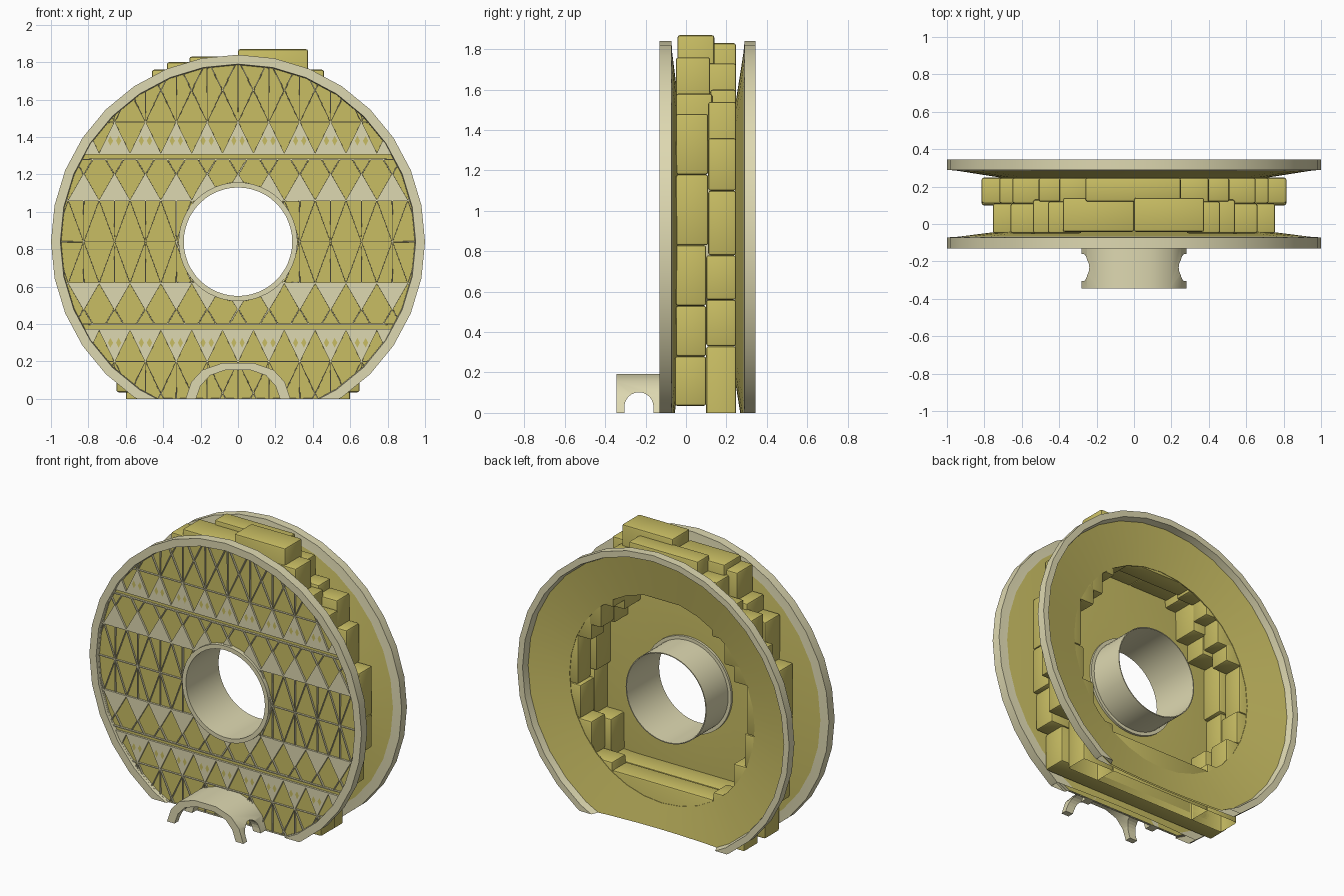
import bpy, bmesh, math
from mathutils import Vector, Matrix
from mathutils.geometry import intersect_point_line

if "Cube" in bpy.data.objects:
    bpy.data.objects.remove(bpy.data.objects["Cube"])

CZ, SEG, P = 0.84, 32, 0.165      # wheel centre height, sides, lattice pitch


def material(name, rgb):
    m = bpy.data.materials.new(name)
    m.diffuse_color = (*rgb, 1)
    m.use_nodes = True
    m.node_tree.nodes["Principled BSDF"].inputs["Base Color"].default_value = m.diffuse_color
    return m


YELLOW = material("sand yellow", (0.58, 0.51, 0.125))
CREAM = material("pale cream", (0.73, 0.69, 0.44))


def finish(bm, name, mats, smooth=None):
    me = bpy.data.meshes.new(name)
    bm.to_mesh(me)
    bm.free()
    ob = bpy.data.objects.new(name, me)
    bpy.context.collection.objects.link(ob)
    for m in mats:
        me.materials.append(m)
    if smooth:
        bpy.ops.object.select_all(action='DESELECT')
        ob.select_set(True)
        bpy.context.view_layer.objects.active = ob
        bpy.ops.object.shade_smooth_by_angle(angle=math.radians(smooth))
    return ob


def flat_foot(bm):
    bmesh.ops.bisect_plane(bm, geom=bm.verts[:] + bm.edges[:] + bm.faces[:],
                           plane_co=(0, 0, 0), plane_no=(0, 0, -1), clear_outer=True)


def lathe(name, profile, mats, yellow=(), seg=SEG, smooth=30):
    """Turn closed (radius, y) profile round the wheel axis; listed spans are yellow."""
    bm = bmesh.new()
    rings = [[bm.verts.new((r * math.cos(a), y, CZ + r * math.sin(a)))
              for a in (math.tau * i / seg for i in range(seg))] for r, y in profile]
    for k in range(len(rings)):
        a, b = rings[k], rings[(k + 1) % len(rings)]
        for i in range(seg):
            j = (i + 1) % seg
            f = bm.faces.new((a[i], a[j], b[j], b[i]))
            f.material_index = 1 if k in yellow else 0
    bmesh.ops.recalc_face_normals(bm, faces=bm.faces)
    flat_foot(bm)
    return finish(bm, name, mats, smooth)


# Two dished side discs and the hub tube
lathe("front_disc", [(0.3, -0.1), (0.945, -0.1), (0.95, -0.132), (1, -0.132), (1, -0.072),
                     (0.94, -0.068), (0.68, -0.035), (0.3, -0.035)], [CREAM, YELLOW], (0, 5, 6))
lathe("back_disc", [(0.68, 0.251), (0.95, 0.3), (0.96, 0.345), (1, 0.345), (1, 0.29),
                    (0.94, 0.284), (0.68, 0.243)], [CREAM, YELLOW], (0, 5, 6))
lathe("hub_tube", [(0.29, -0.132), (0.318, -0.132), (0.318, -0.02), (0.296, -0.02),
                   (0.296, 0.21), (0.29, 0.21)], [CREAM], seg=48, smooth=40)


# Front lattice: a disc cut along lattice lines, its yellow panels sunk between bars
def cut(bm, faces, x, z, nx, nz):
    geom = set(faces)
    for f in faces:
        geom.update(f.verts, f.edges)
    bmesh.ops.bisect_plane(bm, geom=list(geom), dist=1e-5,
                           plane_co=(x, 0, z), plane_no=Vector((nx, 0, nz)).normalized())


bm = bmesh.new()
FY = -0.115
bm.faces.new([bm.verts.new((0.95 * math.cos(a), FY, CZ + 0.95 * math.sin(a)))
              for a in (math.tau * i / SEG for i in range(SEG))])
flat_foot(bm)
for u in (0, 0.22, 0.44, 0.47, 0.64):
    for s in (1, -1):
        cut(bm, bm.faces[:], 0, CZ + s * u, 0, 1)

# zones: start, end, height of diagonal per half pitch, diagonal origin, uprights
ZONES = [(0, 0.22, 0.22, 0, True), (0.22, 0.44, 0.14, 0.36, False),
         (0.47, 0.64, 0.17, 0.64, False), (0.64, 1, 0.17, 0.64, True)]
for s in (1, -1):
    for u0, u1, h, origin, uprights in ZONES:
        for k in range(-9, 10):
            lines = [(h, P / 2), (h, -P / 2)] + ([(1, 0)] if uprights else [])
            for nx, nz in lines:
                zone = [f for f in bm.faces
                        if u0 < s * (f.calc_center_median().z - CZ) < u1]
                cut(bm, zone, k * P, CZ + s * origin, nx, nz)

# colour rule: cream triangles stand on two base lines per half
tag = bm.faces.layers.int.new("panel")
for i, f in enumerate(bm.faces):
    c = f.calc_center_median()
    u, off = abs(c.z - CZ), abs(c.x - round(c.x / P) * P)
    cream = any(u0 < u < u0 + h and off < P / 2 * (1 - (u - u0) / h)
                for u0, h in ((0.22, 0.14), (0.47, 0.17)))
    f.material_index = 0 if cream else 1
    f[tag] = i

# round opening for the hub; pieces of each panel are joined again afterwards
centre = Vector((0, FY, CZ))


def near_hub(f):
    for e in f.edges:
        a, b = e.verts[0].co, e.verts[1].co
        t = min(1, max(0, intersect_point_line(centre, a, b)[1]))
        if (a.lerp(b, t) - centre).length < 0.312:
            return True
    return False


for i in range(24):
    a = math.tau * i / 24
    c, d = math.cos(a), math.sin(a)
    local = [f for f in bm.faces if near_hub(f)
             and (f.calc_center_median() - centre).normalized().dot(Vector((c, 0, d))) > 0.8]
    if local:
        cut(bm, local, 0.312 * c, CZ + 0.312 * d, c, d)
bmesh.ops.delete(bm, geom=[f for f in bm.faces
                           if (f.calc_center_median() - centre).length < 0.31], context='FACES')
groups = {}
for f in bm.faces:
    groups.setdefault(f[tag], []).append(f)
for g in groups.values():
    if len(g) > 1:
        bmesh.ops.dissolve_faces(bm, faces=g)

panels = []
for f in bm.faces:
    f.normal_update()
    if f.normal.y > 0:
        f.normal_flip()
    if f.material_index == 1:
        f.material_index = 0
        panels.append(f)
bmesh.ops.inset_individual(bm, faces=panels, thickness=0.004, use_even_offset=False)
bmesh.ops.inset_individual(bm, faces=panels, thickness=0.0005, depth=-0.012,
                           use_even_offset=False)
for f in panels:
    f.material_index = 1

# small paired diamonds in the cream bands
for s in (1, -1):
    for k in range(-4, 5):
        for dx in (-0.022, 0.022):
            x, z = k * P + dx, CZ + s * 0.54
            f = bm.faces.new([bm.verts.new((x + a, FY - 0.004, z + b)) for a, b in
                              ((-0.014, 0), (0, -0.026), (0.014, 0), (0, 0.026))])
            f.material_index = 1
finish(bm, "front_lattice", [CREAM, YELLOW])


# Stepped stone blocks in two layers between the discs
def block(name, x0, x1, y0, y1, z0, z1):
    bm = bmesh.new()
    size = Matrix.Diagonal((x1 - x0, y1 - y0, z1 - z0, 1))
    mid = Matrix.Translation(((x0 + x1) / 2, (y0 + y1) / 2, (z0 + z1) / 2))
    bmesh.ops.create_cube(bm, size=1, matrix=mid @ size)
    bmesh.ops.bevel(bm, geom=bm.edges[:], offset=0.012, segments=2, profile=0.5,
                    affect='EDGES')
    if z0 < 0:
        flat_foot(bm)
    finish(bm, name, [YELLOW], smooth=30)


FRONT = [(0.28, 0.46, 0.12, 1.5, 1.76), (0.36, 0.54, 0.13, 1.3, 1.58),
         (0.45, 0.66, 0.11, 1.18, 1.48), (0.58, 0.755, 0.11, 0.83, 1.18),
         (0.6, 0.755, 0.1, 0.53, 0.83), (0.48, 0.73, 0.1, 0.28, 0.53)]
BACK = [(0.24, 0.40, 0.11, 1.48, 1.73), (0.36, 0.51, 0.12, 1.36, 1.6),
        (0.45, 0.65, 0.11, 1.2, 1.54), (0.52, 0.72, 0.11, 1.1, 1.36),
        (0.62, 0.815, 0.11, 0.78, 1.1), (0.6, 0.815, 0.1, 0.56, 0.78),
        (0.52, 0.76, 0.1, 0.33, 0.56), (0.37, 0.6, 0.1, -0.03, 0.33)]
for s, side in ((1, "right"), (-1, "left")):
    for i, (a, b, y, z0, z1) in enumerate(FRONT):
        block(f"front_stone_{side}_{i}", *sorted((s * a, s * b)), -0.05, y, z0, z1)
    for i, (a, b, y, z0, z1) in enumerate(BACK):
        block(f"back_stone_{side}_{i}", *sorted((s * a, s * b)), y, 0.248, z0, z1)
block("top_stone_right", 0, 0.375, -0.042, 0.14, 1.55, 1.87)
block("top_stone_left", -0.38, 0, -0.042, 0.14, 1.55, 1.80)
block("top_stone_back", -0.26, 0.25, 0.12, 0.248, 1.5, 1.83)
block("base_stone_front", -0.65, 0.65, -0.055, 0.1, 0.035, 0.28)
block("base_stone_back", -0.37, 0.37, 0.1, 0.248, -0.03, 0.28)

# Small arched step at the front foot, with a round notch through its sides
bm = bmesh.new()
outer = [(0.28, 0), (0.25, 0.09), (0.19, 0.155), (0.08, 0.193)]
inner = [(0.225, 0), (0.2, 0.07), (0.15, 0.125), (0.065, 0.155)]
loops = []
for y in (-0.345, -0.1):
    for prof in (outer, inner):
        pts = prof + [(-x, z) for x, z in reversed(prof)]
        loops.append([bm.verts.new((x, y, z)) for x, z in pts])
fo, fi, bo, bi = loops
for i in range(7):
    for a, b in ((fo, fi), (fi, bi), (bi, bo), (bo, fo)):
        bm.faces.new((a[i], a[i + 1], b[i + 1], b[i]))
for i in (0, 7):
    bm.faces.new((fo[i], fi[i], bi[i], bo[i]))
bmesh.ops.recalc_face_normals(bm, faces=bm.faces)
arch = finish(bm, "foot_arch", [CREAM], smooth=40)

bm = bmesh.new()
notch = [(-0.305, -0.05)] + [(-0.233 + 0.072 * math.cos(t), 0.03 + 0.072 * math.sin(t))
                             for t in (math.pi * (1 - i / 12) for i in range(13))] + [(-0.161, -0.05)]
ends = [[bm.verts.new((x, y, z)) for y, z in notch] for x in (-0.5, 0.5)]
n = len(notch)
for i in range(n):
    bm.faces.new((ends[0][i], ends[0][(i + 1) % n], ends[1][(i + 1) % n], ends[1][i]))
for e in ends:
    bm.faces.new(e)
bmesh.ops.recalc_face_normals(bm, faces=bm.faces)
cutter = finish(bm, "notch_cutter", [CREAM])
mod = arch.modifiers.new("notch", 'BOOLEAN')
mod.object, mod.operation, mod.solver = cutter, 'DIFFERENCE', 'EXACT'
bpy.context.view_layer.objects.active = arch
bpy.ops.object.modifier_apply(modifier="notch")
bpy.data.objects.remove(cutter)
